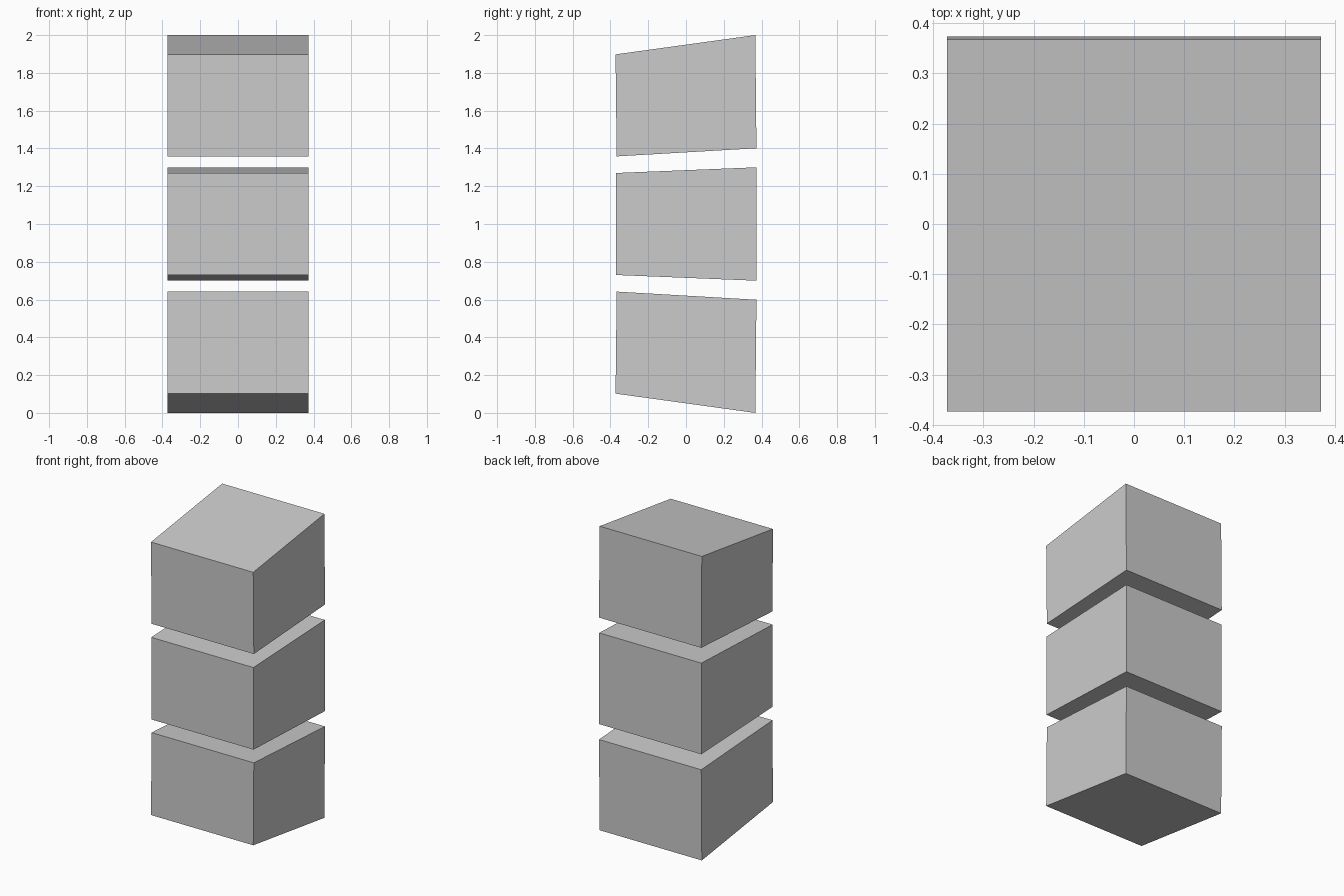
import bpy

if "Cube" in bpy.data.objects:
    bpy.data.objects.remove(bpy.data.objects["Cube"])

HALF_WIDTH = 0.372

# Single flat grey
grey = bpy.data.materials.new("light_grey")
grey.diffuse_color = (0.6, 0.6, 0.6, 1.0)
grey.use_nodes = True
grey.node_tree.nodes["Principled BSDF"].inputs["Base Color"].default_value = grey.diffuse_color


def block(name, profile):
    """Extrude a four-sided (y, z) side profile across x."""
    n = len(profile)
    verts = [(x, y, z) for x in (-HALF_WIDTH, HALF_WIDTH) for y, z in profile]
    faces = [tuple(range(n))[::-1], tuple(range(n, 2 * n))]
    faces += [(i, (i + 1) % n, (i + 1) % n + n, i + n) for i in range(n)]
    mesh = bpy.data.meshes.new(name)
    mesh.from_pydata(verts, [], faces)
    mesh.materials.append(grey)
    obj = bpy.data.objects.new(name, mesh)
    bpy.context.collection.objects.link(obj)
    return obj


# Tilted end block; the bottom one is its mirror image about z = 1
top = [(-0.367, 1.358), (0.373, 1.401), (0.367, 2.0), (-0.373, 1.898)]
bottom = [(y, 2 - z) for y, z in reversed(top)]

# Middle block, wider at the back
middle = [(-0.37, 0.73), (0.372, 0.7), (0.372, 1.3), (-0.37, 1.27)]

block("bottom_block", bottom)
block("middle_block", middle)
block("top_block", top)
